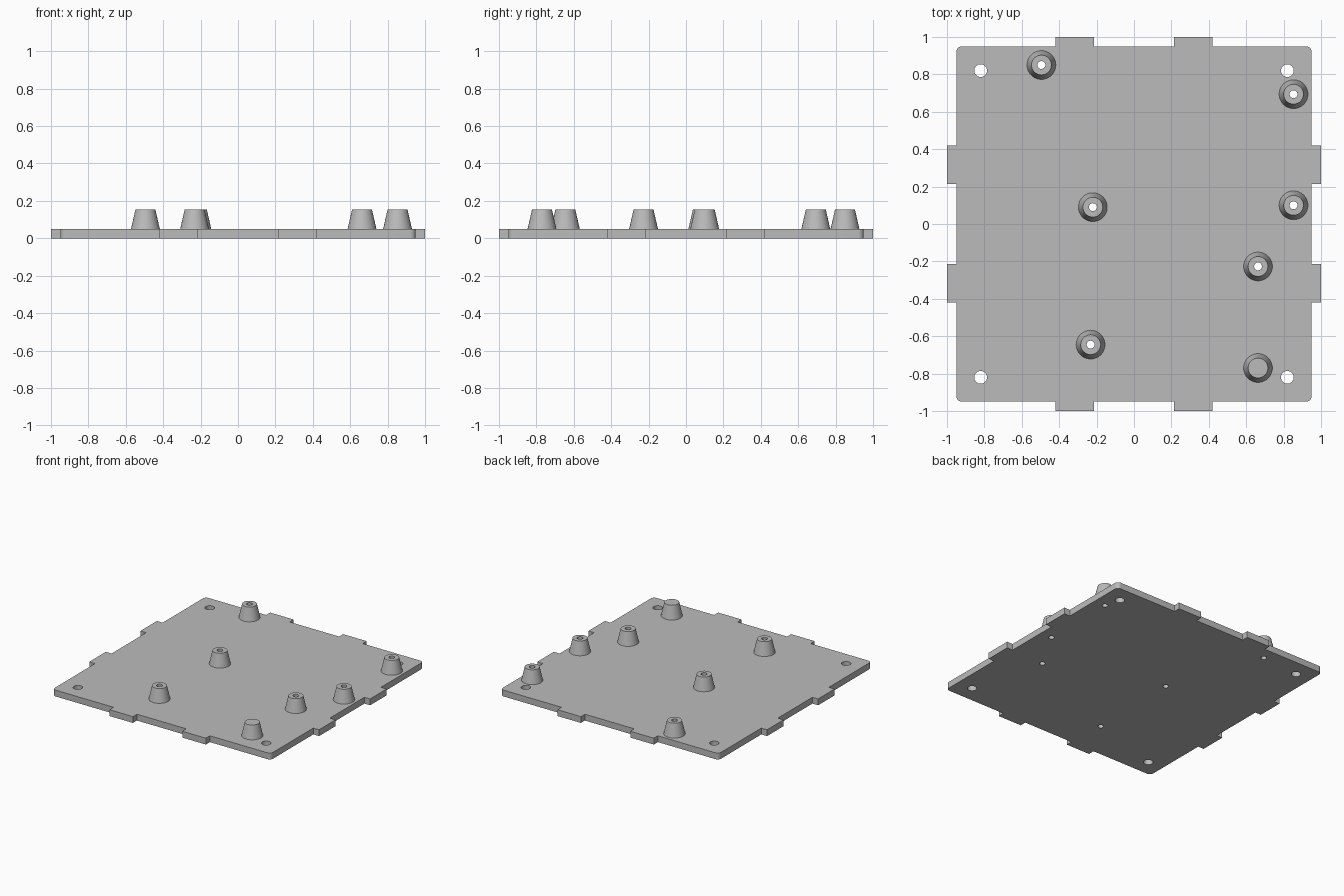
import bpy
import bmesh
from math import sin, cos, pi

if "Cube" in bpy.data.objects:
    bpy.data.objects.remove(bpy.data.objects["Cube"], do_unlink=True)

HALF, EDGE, CORNER = 0.95, 1.0, 0.03
TAB_IN, TAB_OUT = 0.215, 0.42
THICK, POST_TOP = 0.05, 0.155
BASE_R, TOP_R, BORE_R, SCREW_R = 0.077, 0.053, 0.021, 0.034
SIDES = 48
POSTS = [(-0.495, 0.85), (0.853, 0.694), (0.853, 0.1), (-0.22, 0.09),
         (0.663, -0.227), (-0.232, -0.645)]
SOLID_POST = (0.663, -0.77)

grey = bpy.data.materials.new("light_grey")
grey.use_nodes = True
grey.diffuse_color = (0.5, 0.5, 0.5, 1)
grey.node_tree.nodes["Principled BSDF"].inputs["Base Color"].default_value = (0.5, 0.5, 0.5, 1)


def smooth(obj):
    bpy.ops.object.select_all(action='DESELECT')
    obj.select_set(True)
    bpy.context.view_layer.objects.active = obj
    bpy.ops.object.shade_smooth_by_angle()


def circle(cx, cy, r):
    return [(cx + r * cos(2 * pi * i / SIDES), cy + r * sin(2 * pi * i / SIDES))
            for i in range(SIDES)]


def plate_outline():
    # Right edge with two tabs and one rounded corner, turned four times
    side = []
    for a, b in ((-TAB_OUT, -TAB_IN), (TAB_IN, TAB_OUT)):
        side += [(HALF, a), (EDGE, a), (EDGE, b), (HALF, b)]
    c = HALF - CORNER
    side += [(c + CORNER * cos(i * pi / 16), c + CORNER * sin(i * pi / 16)) for i in range(9)]
    points = []
    for _ in range(4):
        points += side
        side = [(-y, x) for x, y in side]
    return points


def make_plate():
    # Filled flat curve: inner loops become through holes
    loops = [plate_outline()]
    loops += [circle(sx * 0.82, sy * 0.82, SCREW_R) for sx in (-1, 1) for sy in (-1, 1)]
    loops += [circle(x, y, BORE_R) for x, y in POSTS]
    curve = bpy.data.curves.new("base_plate", 'CURVE')
    curve.dimensions = '2D'
    curve.fill_mode = 'BOTH'
    curve.extrude = THICK / 2
    for loop in loops:
        spline = curve.splines.new('POLY')
        spline.points.add(len(loop) - 1)
        for p, (x, y) in zip(spline.points, loop):
            p.co = (x, y, 0, 1)
        spline.use_cyclic_u = True
    curve.materials.append(grey)
    obj = bpy.data.objects.new("base_plate", curve)
    obj.location.z = THICK / 2
    bpy.context.collection.objects.link(obj)
    bpy.ops.object.select_all(action='DESELECT')
    obj.select_set(True)
    bpy.context.view_layer.objects.active = obj
    bpy.ops.object.convert(target='MESH')
    obj = bpy.context.object
    bm = bmesh.new()
    bm.from_mesh(obj.data)
    bmesh.ops.remove_doubles(bm, verts=bm.verts, dist=0.0001)
    bmesh.ops.recalc_face_normals(bm, faces=bm.faces)
    bm.to_mesh(obj.data)
    bm.free()
    smooth(obj)


def make_post(name, x, y, bored):
    # Tapered standoff built from stacked rings
    profile = [(BASE_R, THICK), (TOP_R, POST_TOP)]
    if bored:
        profile += [(BORE_R, POST_TOP), (BORE_R, THICK)]
    bm = bmesh.new()
    rings = [[bm.verts.new((px, py, z)) for px, py in circle(0, 0, r)] for r, z in profile]
    for low, high in zip(rings, rings[1:]):
        for i in range(SIDES):
            j = (i + 1) % SIDES
            bm.faces.new((low[i], low[j], high[j], high[i]))
    if not bored:
        bm.faces.new(rings[-1])
    mesh = bpy.data.meshes.new(name)
    bm.to_mesh(mesh)
    bm.free()
    mesh.materials.append(grey)
    obj = bpy.data.objects.new(name, mesh)
    obj.location = (x, y, 0)
    bpy.context.collection.objects.link(obj)
    smooth(obj)


make_plate()
for n, (x, y) in enumerate(POSTS):
    make_post(f"bored_post_{n + 1}", x, y, True)
make_post("solid_post", *SOLID_POST, False)
